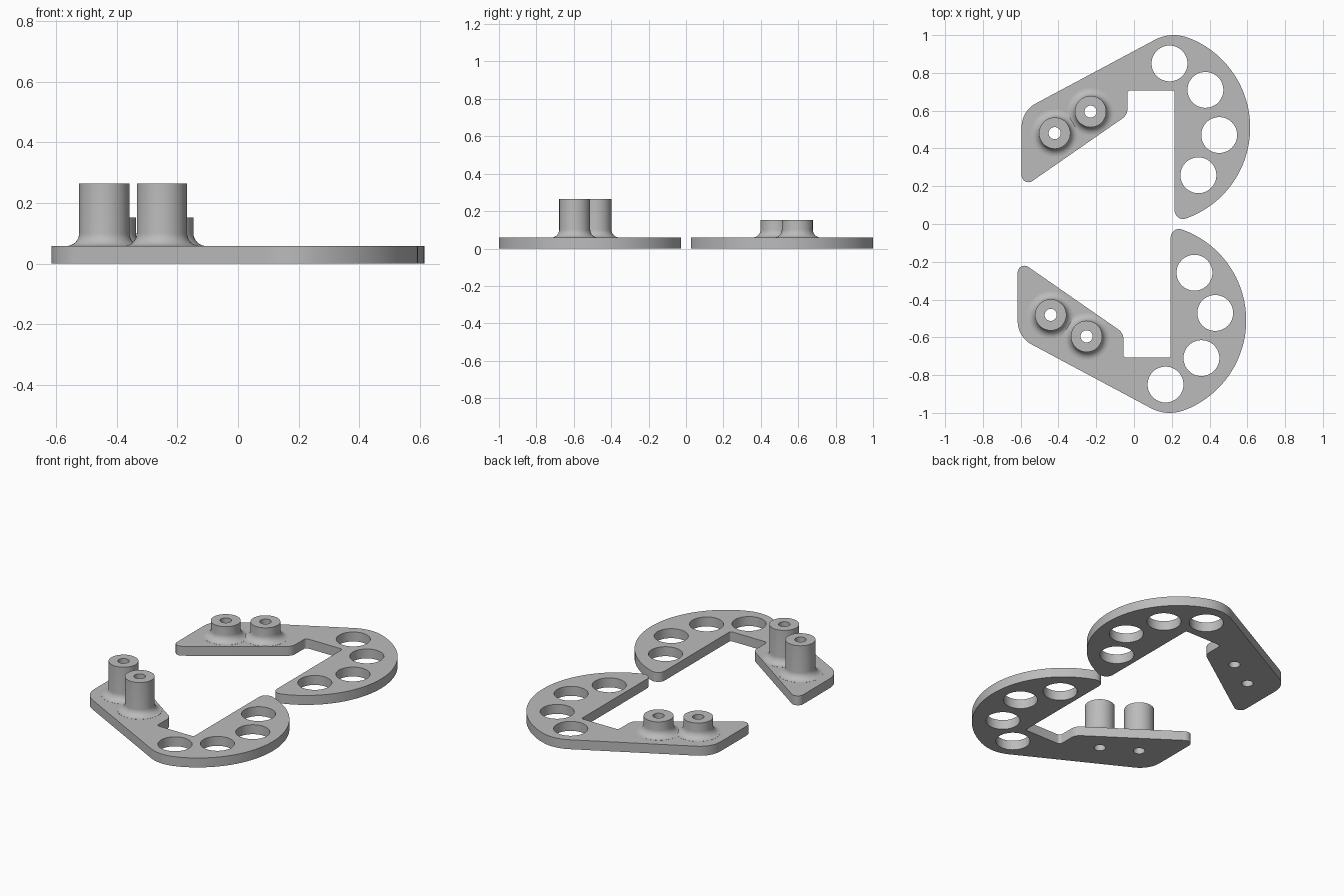
import bpy, bmesh, math
from mathutils import Vector

if "Cube" in bpy.data.objects:
    bpy.data.objects.remove(bpy.data.objects["Cube"])

THICK = 0.058          # plate thickness
POST_R, FLARE, BORE_R, HOLE_R = 0.083, 0.042, 0.032, 0.095

grey = bpy.data.materials.new("plain grey")
grey.diffuse_color = (0.5, 0.5, 0.5, 1)
grey.use_nodes = True
grey.node_tree.nodes["Principled BSDF"].inputs["Base Color"].default_value = grey.diffuse_color


def arc(cx, cy, r, a0, a1, n):
    return [Vector((cx + r * math.cos(math.radians(a0 + (a1 - a0) * i / n)),
                    cy + r * math.sin(math.radians(a0 + (a1 - a0) * i / n)))) for i in range(n + 1)]


def fillet(before, corner, after, r, n=8):
    """Round a corner between two straight edges."""
    p = Vector(corner)
    u, v = (Vector(before) - p).normalized(), (Vector(after) - p).normalized()
    half = math.acos(u.dot(v)) / 2
    c = p + (u + v).normalized() * (r / math.sin(half))
    s, e = p + u * (r / math.tan(half)) - c, p + v * (r / math.tan(half)) - c
    a0 = math.degrees(math.atan2(s.y, s.x))
    a1 = math.degrees(math.atan2(e.y, e.x))
    turn = (a1 - a0 + 180) % 360 - 180
    return arc(c.x, c.y, r, a0, a0 + turn, n)


def outline():
    tip, low = (-0.595, 0.188), (-0.035, 0.577)
    n1, n2 = (-0.035, 0.708), (0.215, 0.708)
    shoulder, top, end = (-0.595, 0.598), (0.111, 0.975), (0.215, 0.072)
    return (fillet(shoulder, tip, low, 0.036)
            + fillet(tip, low, n1, 0.06)
            + fillet(low, n1, n2, 0.018)
            + fillet(n1, n2, end, 0.012)
            + arc(0.26, 0.0716, 0.045, 180, 289.5, 10)[:-1]
            + arc(0.105, 0.51, 0.51, -70.5, 69.4, 48)[:-1]
            + arc(0.21, 0.79, 0.21, 69.4, 118.2, 12)
            + fillet(top, shoulder, tip, 0.139))


def make_solid(name, rings):
    """Closed solid skinned over a stack of matching rings."""
    bm = bmesh.new()
    rings = [[bm.verts.new(p) for p in ring] for ring in rings]
    n = len(rings[0])
    for a, b in zip(rings, rings[1:]):
        for i in range(n):
            j = (i + 1) % n
            bm.faces.new((a[i], a[j], b[j], b[i]))
    bm.faces.new(rings[0][::-1])
    bm.faces.new(rings[-1])
    bmesh.ops.recalc_face_normals(bm, faces=bm.faces)
    me = bpy.data.meshes.new(name)
    bm.to_mesh(me)
    bm.free()
    me.materials.append(grey)
    ob = bpy.data.objects.new(name, me)
    bpy.context.collection.objects.link(ob)
    return ob


def make_plate(name, dx, side):
    return make_solid(name, [[(p.x + dx, p.y * side, z) for p in outline()] for z in (0, THICK)])


def make_turned(name, x, y, profile, seg=48):
    """Solid of revolution from (radius, height) pairs."""
    return make_solid(name, [[(p.x, p.y, z) for p in arc(x, y, r, 0, 360, seg)[:-1]] for r, z in profile])


def combine(ob, tool, op):
    m = ob.modifiers.new(op, 'BOOLEAN')
    m.operation, m.object, m.solver = op, tool, 'EXACT'
    dg = bpy.context.evaluated_depsgraph_get()
    dg.update()
    me = bpy.data.meshes.new_from_object(ob.evaluated_get(dg))
    ob.modifiers.clear()
    ob.data = me
    bpy.data.objects.remove(tool)


HOLES = [(0.188, 0.85), (0.378, 0.71), (0.451, 0.471), (0.341, 0.258)]
POSTS = [(-0.42, 0.481), (-0.23, 0.595)]

# Two mirrored plates: short posts at the back, tall posts at the front
for name, dx, side, post_top in (("back_bracket", 0, 1, 0.152), ("front_bracket", -0.021, -1, 0.265)):
    ob = make_plate(name, dx, side)
    # posts with a flared foot
    foot = [(POST_R + FLARE * (1 - math.sin(t)), THICK + 0.0006 + FLARE * (1 - math.cos(t)))
            for t in (math.pi / 2 * i / 8 for i in range(9))]
    for x, y in POSTS:
        prof = [(POST_R + FLARE, 0.03)] + [(r, z) for r, z in foot[::1]] + [(POST_R, post_top)]
        prof[1] = (POST_R + FLARE, THICK + 0.0006)
        # foot runs from the plate surface inward and upward
        prof[1:-1] = [(POST_R + FLARE * (1 - math.sin(t)), THICK + 0.0006 + FLARE * (1 - math.cos(t)))
                      for t in (math.pi / 2 * i / 8 for i in range(9))]
        combine(ob, make_turned("post", x + dx, y * side, prof), 'UNION')
    # post bores and large round holes
    for pts, r in ((POSTS, BORE_R), (HOLES, HOLE_R)):
        for x, y in pts:
            combine(ob, make_turned("cutter", x + dx, y * side, [(r, -0.1), (r, 0.4)]), 'DIFFERENCE')
    bpy.ops.object.select_all(action='DESELECT')
    ob.select_set(True)
    bpy.context.view_layer.objects.active = ob
    bpy.ops.object.shade_smooth_by_angle(angle=math.radians(30))
